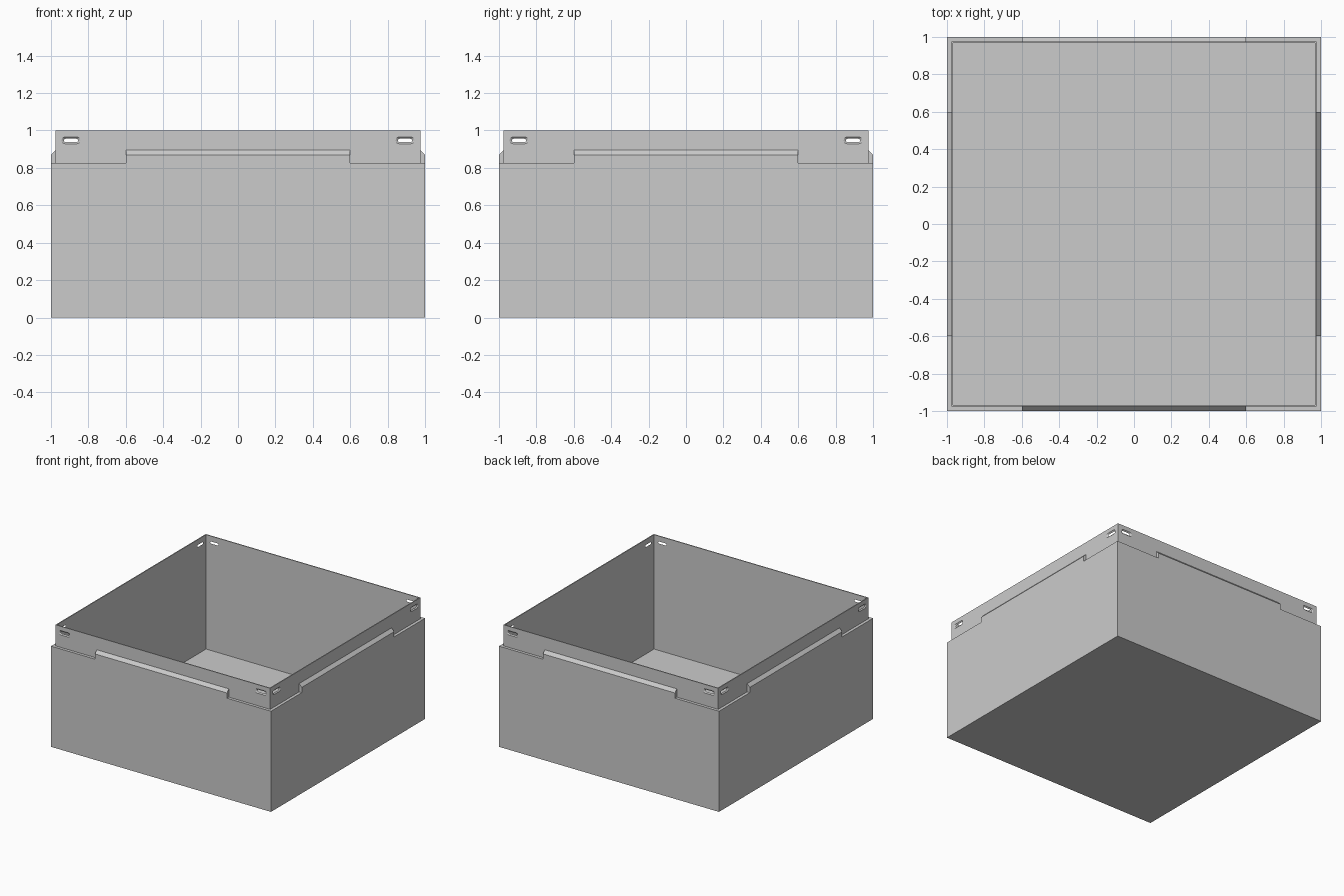
import bpy, bmesh, math
from mathutils import Matrix, Vector

default = bpy.data.objects.get("Cube")
if default:
    bpy.data.objects.remove(default, do_unlink=True)

# Key sizes
LEDGE = 0.827      # top of the thick lower wall
LIP = 0.976        # outer half width of the thin lip
INNER = 0.968      # half width of the cavity
FLOOR = 0.06
TAB = 0.6          # half length of each side tab

grey = bpy.data.materials.new("light_grey")
grey.use_nodes = True
grey.diffuse_color = (0.6, 0.6, 0.6, 1)
grey.node_tree.nodes["Principled BSDF"].inputs["Base Color"].default_value = (0.6, 0.6, 0.6, 1)


def loft(name, ring_a, ring_b, turn=0):
    """Closed solid between two matching rings, turned about z."""
    bm = bmesh.new()
    a = [bm.verts.new(p) for p in ring_a]
    b = [bm.verts.new(p) for p in ring_b]
    bm.faces.new(a)
    bm.faces.new(b)
    for i in range(len(a)):
        j = (i + 1) % len(a)
        bm.faces.new((a[i], a[j], b[j], b[i]))
    bmesh.ops.recalc_face_normals(bm, faces=bm.faces)
    bm.transform(Matrix.Rotation(turn, 4, "Z"))
    mesh = bpy.data.meshes.new(name)
    bm.to_mesh(mesh)
    bm.free()
    mesh.materials.append(grey)
    obj = bpy.data.objects.new(name, mesh)
    bpy.context.collection.objects.link(obj)
    return obj


def block(name, half, z0, z1):
    corners = [(-half, -half), (half, -half), (half, half), (-half, half)]
    return loft(name, [(x, y, z0) for x, y in corners], [(x, y, z1) for x, y in corners])


def combine(target, tool, operation):
    mod = target.modifiers.new("combine", "BOOLEAN")
    mod.operation = operation
    mod.solver = "EXACT"
    mod.object = tool
    bpy.context.view_layer.objects.active = target
    bpy.ops.object.modifier_apply(modifier=mod.name)
    bpy.data.objects.remove(tool, do_unlink=True)


def slot_ring(cx, y, straight, radius):
    ring = []
    for side in (1, -1):
        for k in range(9):
            ang = math.pi * (k / 8 - 0.5) + (math.pi if side < 0 else 0)
            ring.append((cx + side * straight + radius * math.cos(ang), y,
                         0.947 + radius * math.sin(ang)))
    return ring


# Lower box with the thin lip standing on it
tray = block("tray_body", 1, 0, LEDGE)
combine(tray, block("lip", LIP, 0.5, 1), "UNION")

# Chamfered tab on each side
tab_profile = [(-0.9, 0.7), (-1, 0.7), (-1, 0.87), (-LIP, 0.895), (-0.9, 0.895)]
for q in range(4):
    tab = loft("tab", [(-TAB, y, z) for y, z in tab_profile],
               [(TAB, y, z) for y, z in tab_profile], q * math.pi / 2)
    combine(tray, tab, "UNION")

# Hollow inside
combine(tray, block("cavity", INNER, FLOOR, 1.2), "DIFFERENCE")

# Tapered slots near the ends of every lip side
for q in range(4):
    for cx in (-0.893, 0.893):
        slot = loft("slot", slot_ring(cx, -0.98, 0.034, 0.0225),
                    slot_ring(cx, -0.964, 0.027, 0.0045), q * math.pi / 2)
        combine(tray, slot, "DIFFERENCE")
